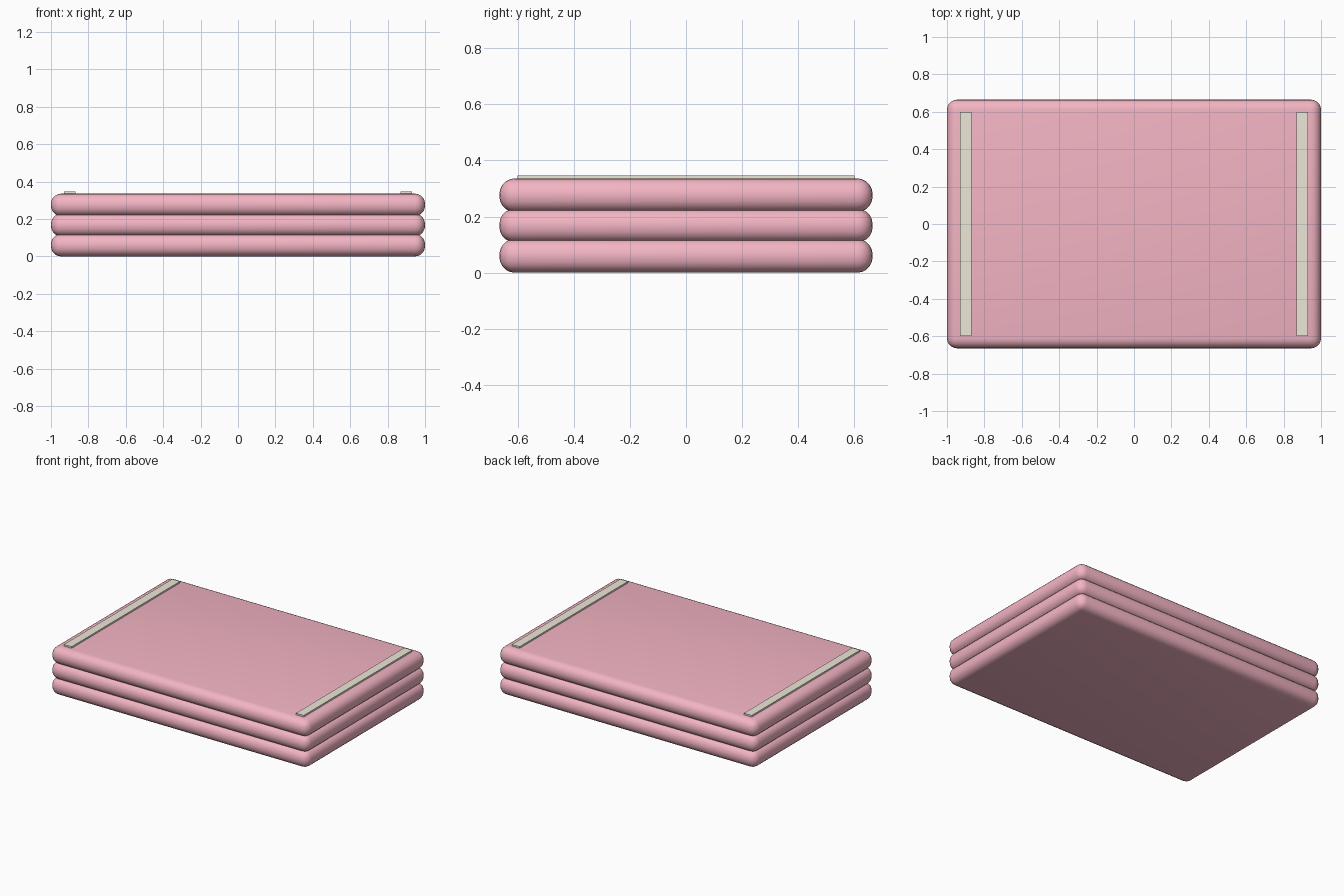
import bpy

if "Cube" in bpy.data.objects:
    bpy.data.objects.remove(bpy.data.objects["Cube"])


def material(name, color):
    m = bpy.data.materials.new(name)
    m.diffuse_color = color
    m.use_nodes = True
    m.node_tree.nodes["Principled BSDF"].inputs["Base Color"].default_value = m.diffuse_color
    return m


def box(name, size, loc, mat, radius=0.0, segments=5):
    bpy.ops.mesh.primitive_cube_add(size=1, location=loc)
    ob = bpy.context.object
    ob.name = name
    ob.scale = size
    bpy.ops.object.transform_apply(location=False, rotation=False, scale=True)
    ob.data.materials.append(mat)
    if radius:
        bev = ob.modifiers.new("round_edges", 'BEVEL')
        bev.width = radius
        bev.segments = segments
        bpy.ops.object.modifier_apply(modifier=bev.name)
        bpy.ops.object.shade_smooth_by_angle()
    return ob


pink = material("pink_cloth", (0.90, 0.46, 0.55, 1))
cream = material("cream_band", (0.84, 0.80, 0.68, 1))

# Three soft folded layers, slightly sunk into each other
for i in range(3):
    box(f"folded_layer_{i + 1}", (2.0, 1.33, 0.12), (0, 0, 0.06 + 0.108 * i), pink, 0.055)

# Thin bands across the top near both ends
for side, x in (("left", -0.9), ("right", 0.9)):
    box(f"{side}_band", (0.06, 1.2, 0.014), (x, 0, 0.34), cream)
